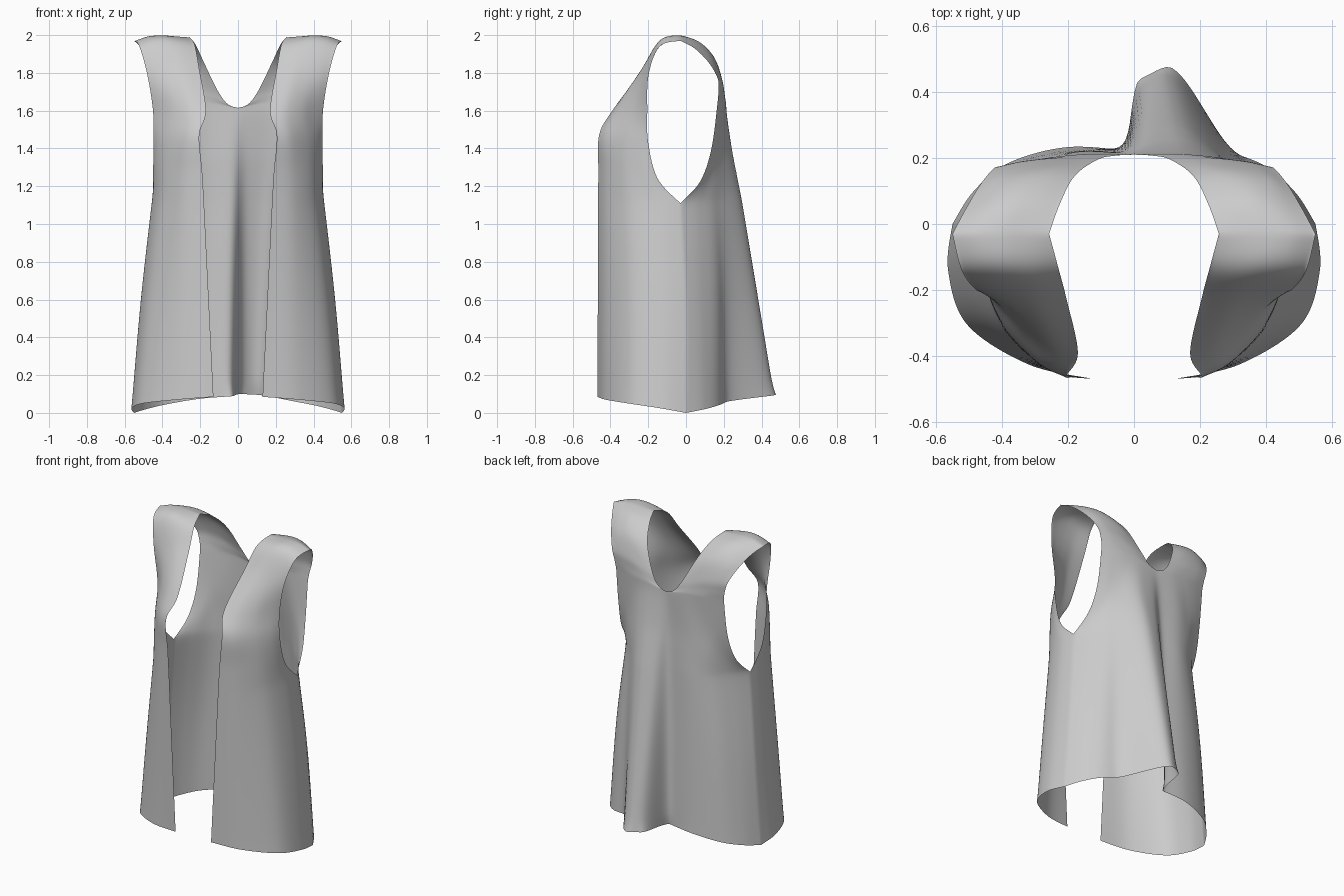
import bpy, bmesh
from mathutils import Vector

# Cross-section rows of the right half, each from inner edge to outer edge
SHOULDER = [(.257, -.03, 1.99), (.33, -.03, 1.995), (.41, -.03, 2), (.485, -.03, 1.993), (.55, -.03, 1.97)]
HEM, WAIST, PIT = (.55, 0, 0), (.505, 0, .6), (.45, -.03, 1.11)

FRONT_BODY = [
    [(.13, -.468, .085), (.32, -.425, .07), (.505, -.305, .05), (.563, -.14, .025), HEM],
    [(.155, -.467, .6), (.31, -.42, .6), (.46, -.3, .6), (.513, -.14, .6), WAIST],
    [(.18, -.465, 1.11), (.3, -.415, 1.11), (.41, -.3, 1.11), (.455, -.15, 1.11), PIT]]
FRONT_CHEST = [
    FRONT_BODY[-1],
    [(.19, -.464, 1.28), (.29, -.42, 1.28), (.385, -.33, 1.27), (.435, -.23, 1.26), (.45, -.15, 1.24)],
    [(.205, -.46, 1.47), (.28, -.425, 1.46), (.365, -.34, 1.45), (.42, -.26, 1.44), (.447, -.2, 1.43)],
    [(.17, -.39, 1.6), (.25, -.375, 1.6), (.335, -.32, 1.6), (.4, -.255, 1.6), (.45, -.205, 1.6)],
    [(.205, -.225, 1.82), (.29, -.235, 1.82), (.36, -.23, 1.81), (.43, -.215, 1.8), (.48, -.198, 1.79)],
    [(.23, -.13, 1.95), (.31, -.14, 1.965), (.39, -.14, 1.975), (.46, -.14, 1.965), (.522, -.14, 1.94)],
    SHOULDER]
BACK_BODY = [
    [(0, .22, .09), (.2, .233, .075), (.38, .185, .045), (.485, .1, .02), HEM],
    [(0, .22, .6), (.19, .225, .6), (.35, .18, .6), (.445, .09, .6), WAIST],
    [(0, .21, 1.11), (.17, .22, 1.11), (.3, .168, 1.11), (.39, .07, 1.11), PIT]]
BACK_MID = [
    BACK_BODY[-1],
    [(0, .207, 1.25), (.16, .215, 1.25), (.285, .18, 1.25), (.365, .12, 1.24), (.42, .075, 1.225)],
    [(0, .205, 1.4), (.16, .21, 1.4), (.27, .185, 1.41), (.345, .16, 1.41), (.4, .135, 1.4)],
    [(0, .21, 1.615), (.12, .213, 1.635), (.23, .205, 1.645), (.315, .19, 1.65), (.395, .168, 1.65)]]
BACK_YOKE = [
    BACK_MID[-1],
    [(.055, .207, 1.635), (.15, .207, 1.67), (.24, .201, 1.69), (.33, .19, 1.7), (.405, .172, 1.705)],
    [(.11, .195, 1.71), (.19, .195, 1.74), (.27, .193, 1.76), (.355, .184, 1.77), (.425, .168, 1.77)],
    [(.18, .145, 1.855), (.26, .155, 1.87), (.34, .15, 1.88), (.41, .14, 1.87), (.465, .12, 1.855)],
    [(.225, .06, 1.95), (.3, .07, 1.96), (.37, .07, 1.965), (.44, .06, 1.955), (.51, .045, 1.93)],
    SHOULDER]


def spline(points, n):
    """Catmull-Rom through points, n steps per span."""
    p = [Vector(q) for q in points]
    p = [p[0]] + p + [p[-1]]
    out = []
    for a, b, c, d in zip(p, p[1:], p[2:], p[3:]):
        for i in range(n):
            t = i / n
            out.append(.5 * (2 * b + (c - a) * t + (2 * a - 5 * b + 4 * c - d) * t * t
                             + (3 * b - a - 3 * c + d) * t ** 3))
    return out + [p[-1]]


def smooth(a, b, x):
    t = max(0, min(1, (x - a) / (b - a)))
    return t * t * (3 - 2 * t)


def drape(v):
    """One-sided hanging fold in the middle of the back, widest at the hem."""
    rise = .87 * smooth(-.04, .055, v.x) + .13 * smooth(.03, .15, v.x)
    f = rise * (1 - smooth(.14, .32, v.x))
    amount = max(0, (1.6 - v.z) / 1.5)
    return Vector((v.x - .04 * f * amount, v.y + .24 * f * amount, v.z + .015 * f * amount))


def patch(bm, rows, side, fold=False):
    columns = zip(*[spline(r, 14) for r in rows])
    grid = []
    for col in columns:
        line = [Vector((side * v.x, v.y, v.z)) for v in spline(col, 10)]
        grid.append([bm.verts.new(drape(v) if fold else v) for v in line])
    for a, b in zip(grid, grid[1:]):
        for j in range(len(a) - 1):
            bm.faces.new((a[j], b[j], b[j + 1], a[j + 1]))


# Open-front vest: front panels, back panel and yoke sewn together
bm = bmesh.new()
for side in (1, -1):
    for rows in (FRONT_BODY, FRONT_CHEST):
        patch(bm, rows, side)
    for rows in (BACK_BODY, BACK_MID, BACK_YOKE):
        patch(bm, rows, side, True)
bmesh.ops.remove_doubles(bm, verts=bm.verts, dist=.0005)
bmesh.ops.recalc_face_normals(bm, faces=bm.faces)

# Relax the cloth so the seams between panels disappear
inner = [v for v in bm.verts if not v.is_boundary]
for i in range(12):
    bmesh.ops.smooth_vert(bm, verts=inner, factor=.5, use_axis_x=True, use_axis_y=True, use_axis_z=True)
for f in bm.faces:
    f.smooth = True
mesh = bpy.data.meshes.new("open_vest")
bm.to_mesh(mesh)
bm.free()
vest = bpy.data.objects.new("open_vest", mesh)
bpy.context.collection.objects.link(vest)
